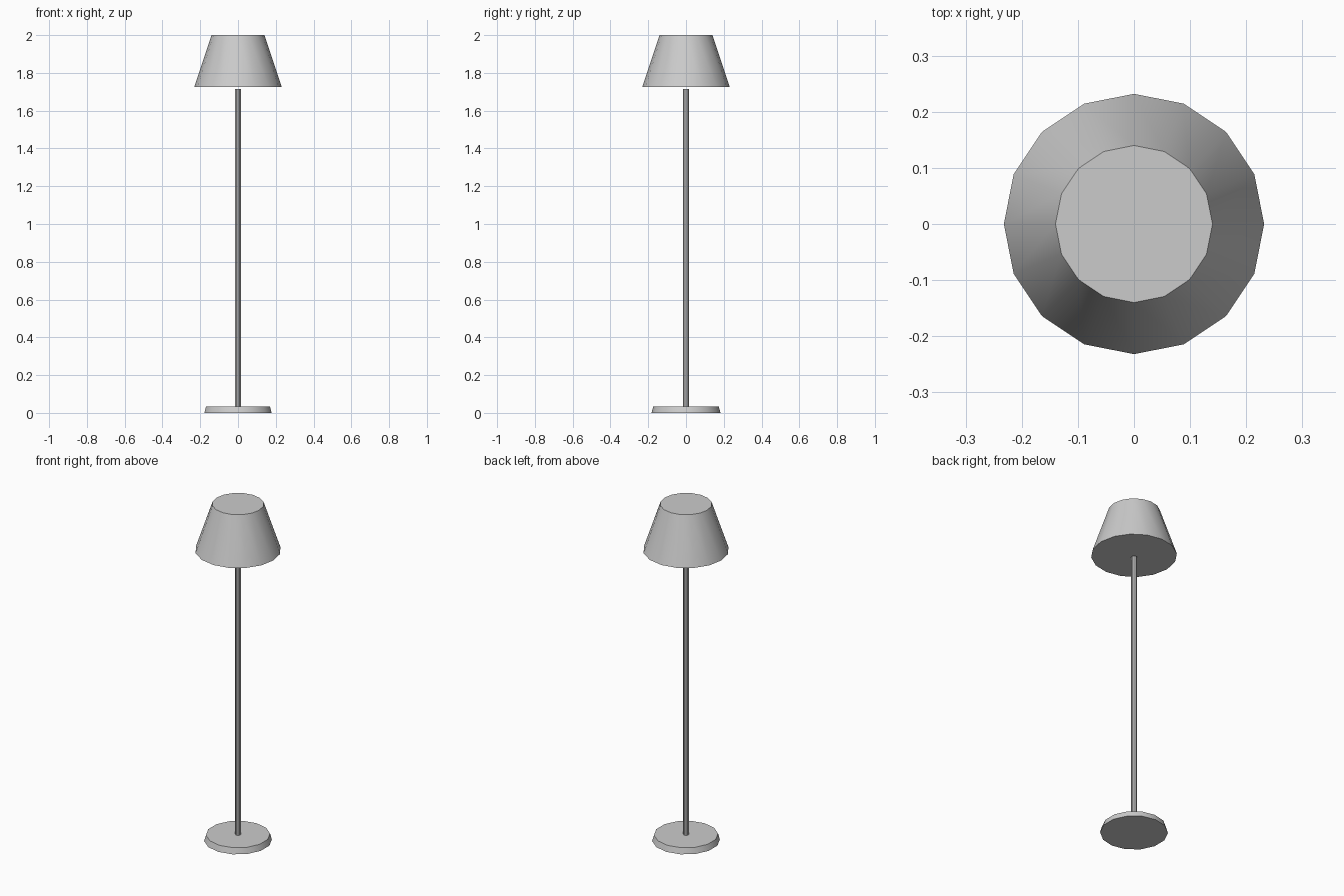
import bpy
import math

if "Cube" in bpy.data.objects:
    bpy.data.objects.remove(bpy.data.objects["Cube"])

grey = bpy.data.materials.new("light grey")
grey.diffuse_color = (0.6, 0.6, 0.6, 1.0)
grey.use_nodes = True
grey.node_tree.nodes["Principled BSDF"].inputs["Base Color"].default_value = grey.diffuse_color


def frustum(name, sides, r_bottom, r_top, z0, z1):
    """Capped round part between two heights, smooth around its side."""
    bpy.ops.mesh.primitive_cone_add(
        vertices=sides, radius1=r_bottom, radius2=r_top,
        depth=z1 - z0, location=(0, 0, (z0 + z1) / 2))
    obj = bpy.context.object
    obj.name = name
    obj.data.materials.append(grey)
    bpy.ops.object.shade_smooth_by_angle(angle=math.radians(35))
    return obj


# Weighted foot on the floor
frustum("base", 14, 0.183, 0.173, 0.0, 0.035)

# Slim upright
frustum("pole", 10, 0.0155, 0.0155, 0.03, 1.715)

# Tapered closed shade
frustum("lampshade", 16, 0.232, 0.14, 1.725, 2.0)
